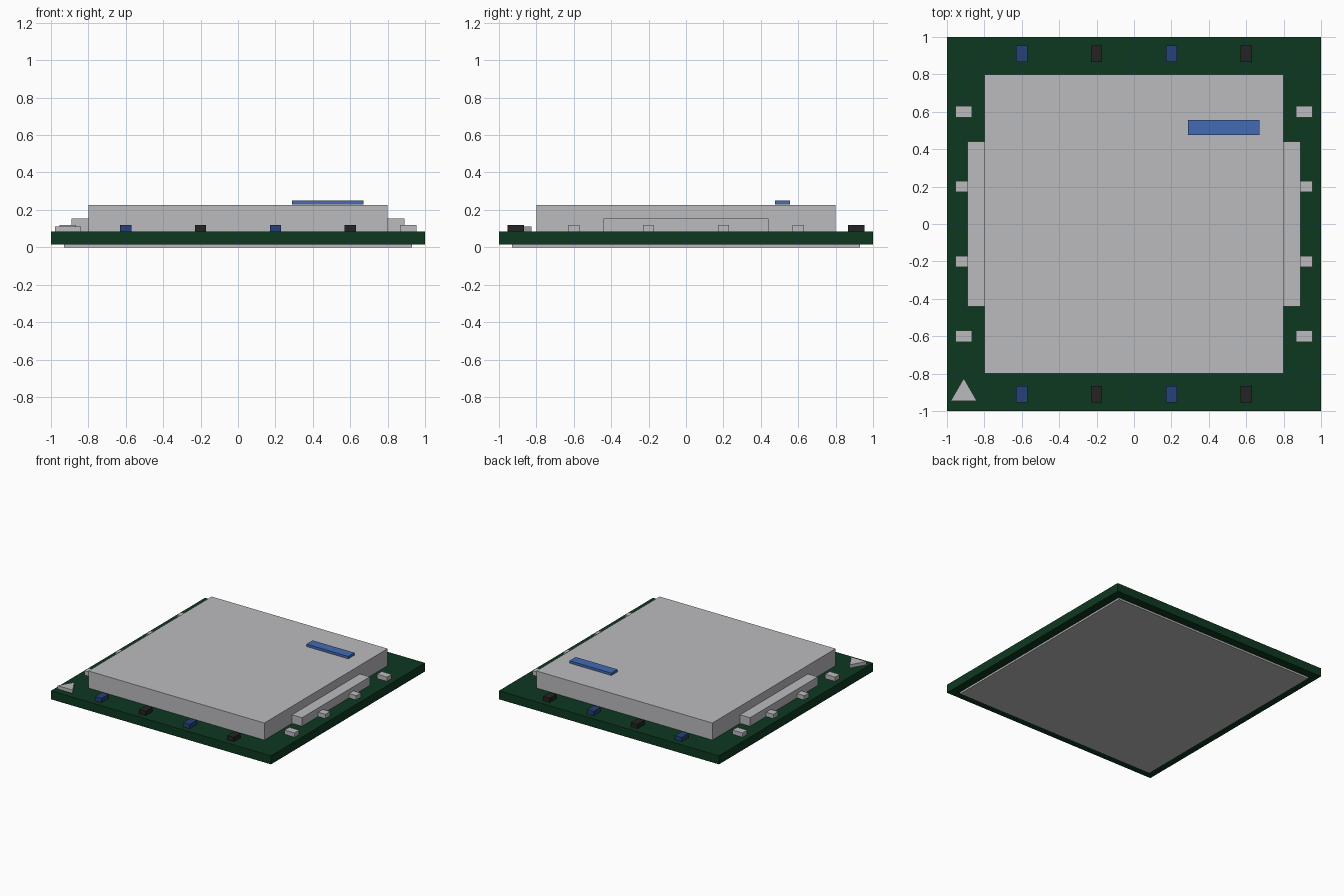
import bpy
import math

cube = bpy.data.objects.get("Cube")
if cube:
    bpy.data.objects.remove(cube, do_unlink=True)


def make_material(name, rgb):
    mat = bpy.data.materials.new(name)
    mat.use_nodes = True
    color = (*rgb, 1.0)
    mat.diffuse_color = color
    mat.node_tree.nodes["Principled BSDF"].inputs["Base Color"].default_value = color
    return mat


silver = make_material("silver metal", (0.50, 0.50, 0.52))
green = make_material("board green", (0.004, 0.040, 0.015))
bright_blue = make_material("label blue", (0.055, 0.145, 0.45))
navy = make_material("component navy", (0.019, 0.052, 0.19))
black = make_material("component black", (0.017, 0.017, 0.018))


def box(name, center, size, bottom, top, mat):
    """Box with a footprint centred on (x, y), between two heights."""
    bpy.ops.mesh.primitive_cube_add(size=1, location=(*center, (bottom + top) / 2))
    obj = bpy.context.object
    obj.name = name
    obj.scale = (*size, top - bottom)
    bpy.ops.object.transform_apply(location=False, rotation=False, scale=True)
    obj.data.materials.append(mat)
    return obj


BOARD_BOTTOM, BOARD_TOP = 0.015, 0.085
LID_TOP = 0.225

# Board, underside contact plate and heat spreader lid
box("contact_plate", (0, 0), (1.86, 1.86), 0, BOARD_BOTTOM, silver)
box("circuit_board", (0, 0), (2, 2), BOARD_BOTTOM, BOARD_TOP, green)
box("lid", (0, 0), (1.6, 1.6), BOARD_TOP, LID_TOP, silver)
box("lid_label", (0.48, 0.515), (0.38, 0.08), 0.23, 0.25, bright_blue)

# Lower flanges on both sides of the lid
for side, sign in (("left", 1), ("right", -1)):
    box(f"lid_flange_{side}", (sign * 0.845, 0), (0.09, 0.88), BOARD_TOP, 0.155, silver)

# Small components around the lid
for i, along in enumerate((-0.6, -0.2, 0.2, 0.6)):
    for sign, side, end in ((1, "left", "back"), (-1, "right", "front")):
        box(f"{side}_capacitor_{i + 1}", (sign * 0.91, along), (0.09, 0.06),
            BOARD_TOP, 0.12, silver)
        box(f"{end}_resistor_{i + 1}", (along, sign * 0.91), (0.06, 0.09),
            BOARD_TOP, 0.12, black if i % 2 else navy)

# Triangular corner marker, one point towards the back
bpy.ops.mesh.primitive_cylinder_add(vertices=3, radius=0.08, depth=0.027,
                                    location=(-0.91, -0.905, BOARD_TOP + 0.0135))
marker = bpy.context.object
marker.name = "corner_marker"
marker.data.materials.append(silver)
# Keep the point on +y
tip = max(marker.data.vertices, key=lambda v: v.co.y).co
marker.rotation_euler.z = math.pi / 2 - math.atan2(tip.y, tip.x)
